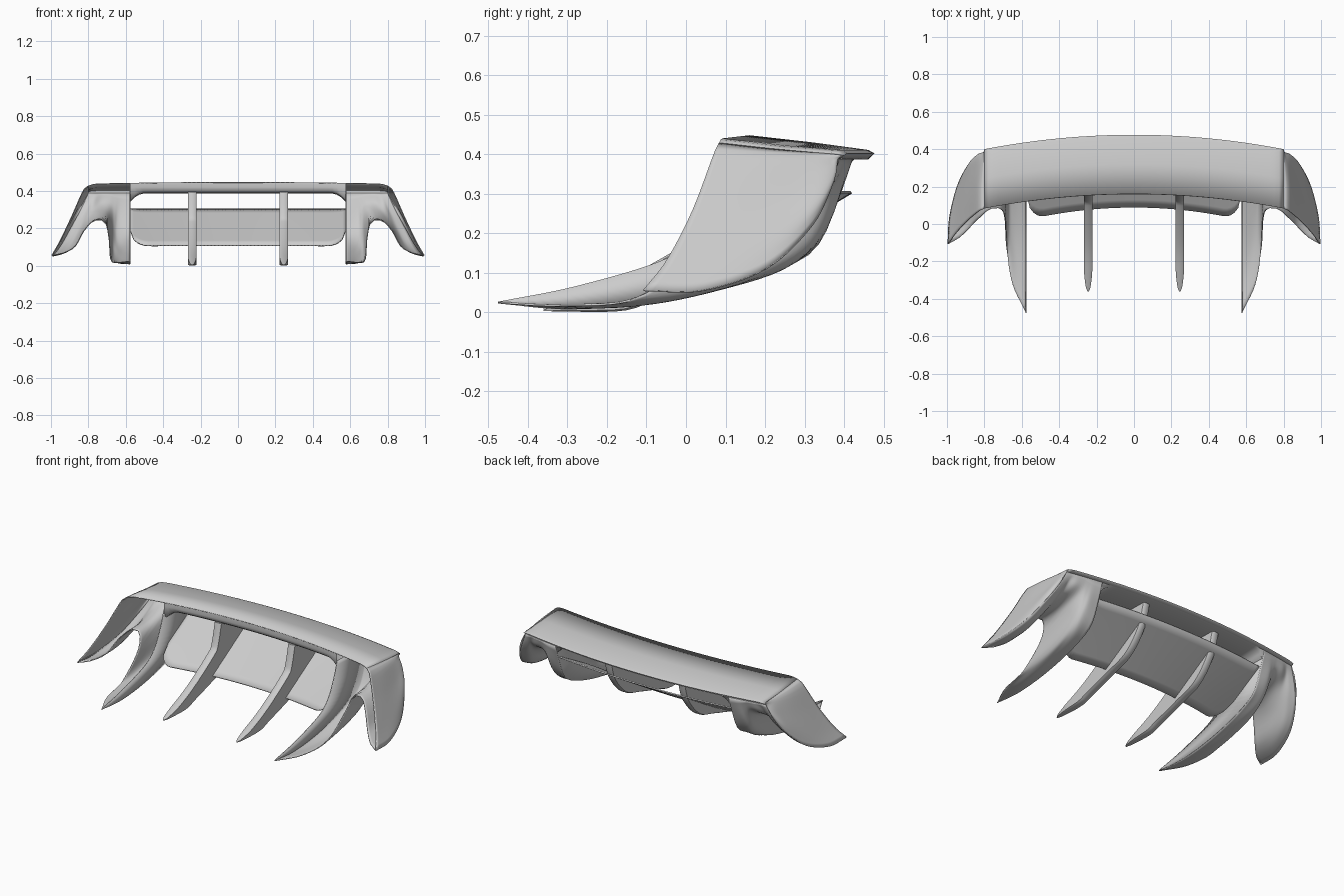
import bpy, bmesh
from math import sqrt, radians
from mathutils import Vector

if "Cube" in bpy.data.objects:
    bpy.data.objects.remove(bpy.data.objects["Cube"])


def spline(pts, n):
    """Smooth curve through pts, resampled to n + 1 evenly spaced points."""
    p = [Vector(q) for q in pts]
    p = [2 * p[0] - p[1]] + p + [2 * p[-1] - p[-2]]
    dense = []
    for a, b, c, d in zip(p, p[1:], p[2:], p[3:]):
        for k in range(16):
            t = k / 16
            dense.append(0.5 * (2 * b + (c - a) * t + (2 * a - 5 * b + 4 * c - d) * t * t
                                + (3 * b - a - 3 * c + d) * t ** 3))
    dense.append(p[-2])
    dist = [0]
    for a, b in zip(dense, dense[1:]):
        dist.append(dist[-1] + (b - a).length)
    out, j = [], 0
    for i in range(n + 1):
        s = dist[-1] * i / n
        while j < len(dist) - 2 and dist[j + 1] < s:
            j += 1
        out.append(dense[j].lerp(dense[j + 1], (s - dist[j]) / max(dist[j + 1] - dist[j], 1e-9)))
    return out


def grid(bm, rows, closed=False):
    vs = [[bm.verts.new(q) for q in r] for r in rows]
    for a, b in zip(vs, vs[1:]):
        m = len(a)
        for i in range(m if closed else m - 1):
            k = (i + 1) % m
            bm.faces.new((a[i], a[k], b[k], b[i]))
    return vs


def loft(bm, paths, n=28, cross=32):
    """Surface through a family of paths."""
    cols = [spline(p, n) for p in paths]
    grid(bm, [spline([c[i] for c in cols], cross) for i in range(n + 1)])


def finish(bm, name, mirror=False, thick=0, angle=40):
    bmesh.ops.remove_doubles(bm, verts=bm.verts, dist=0.0008)
    bmesh.ops.recalc_face_normals(bm, faces=bm.faces)
    me = bpy.data.meshes.new(name)
    bm.to_mesh(me)
    bm.free()
    ob = bpy.data.objects.new(name, me)
    bpy.context.collection.objects.link(ob)
    bpy.ops.object.select_all(action='DESELECT')
    ob.select_set(True)
    bpy.context.view_layer.objects.active = ob
    bpy.ops.object.shade_smooth_by_angle(angle=radians(angle))
    if thick:
        s = ob.modifiers.new("thickness", 'SOLIDIFY')
        s.thickness, s.offset = thick, 0
    if mirror:
        ob.modifiers.new("mirror", 'MIRROR')
    return ob


def y_front(x): return 0.16 - 0.12 * x * x
def y_rear(x): return 0.475 - 0.12 * x * x
def roll(x): return 0.01 * max(0, (abs(x) - 0.75) / 0.05) ** 2
def z_front(x): return 0.446 - 0.014 * x * x - roll(x)
def tail(x): return (x, y_rear(x) - 0.016, 0.388)


# Top blade: full-width skin with a rolled rear edge and softened ends
bm = bmesh.new()
xs = [-0.8 + 1.6 * i / 64 for i in range(65)]
grid(bm, [[(x, y_front(x), z_front(x)), (x, y_front(x) + 0.16, z_front(x) - 0.018),
           (x, y_rear(x) - 0.015, 0.409 - roll(x) * 0.8),
           (x, y_rear(x), 0.402 - roll(x) * 0.5), tail(x)] for x in xs])
finish(bm, "top_blade", thick=0.004, angle=60)

# Rounded front lip and underside between the fins
bm = bmesh.new()
xs = [-0.577 + 1.154 * i / 48 for i in range(49)]
rows = []
for x in xs:
    drop = 0.045 * max(0, (abs(x) - 0.5) / 0.077) ** 2
    f, z = y_front(x), 0.39 - drop
    rows.append([(x, f, z_front(x)), (x, f - 0.001, 0.42), (x, f + 0.004, z + 0.012),
                 (x, f + 0.02, z), (x, y_rear(x) - 0.03, 0.386 - drop), tail(x)])
grid(bm, rows)
finish(bm, "blade_lip", angle=60)

# Side skin: fin floor, arched channel and inner face of the outer wing
fin_bottom = [(.577, -.475, .025), (.577, -.3, .01), (.577, -.1, .025), (.577, .1, .065),
              (.577, .26, .12), (.577, .335, .175), (.577, .385, .29), tail(.577)]
ridge = [(.995, -.108, .056), (.985, .04, .056), (.945, .2, .11), (.89, .31, .21),
         (.84, .36, .3), tail(.8)]
bm = bmesh.new()
loft(bm, [
    fin_bottom,
    [(.65, -.32, .018), (.645, -.1, .022), (.64, .1, .063), (.64, .27, .125), (.64, .36, .23), tail(.62)],
    [(.68, -.13, .035), (.677, .05, .068), (.672, .2, .108), (.665, .31, .18), (.66, .37, .28), tail(.655)],
    [(.69, .03, .15), (.69, .17, .18), (.685, .29, .23), (.68, .37, .31), tail(.68)],
    [(.712, .08, .235), (.71, .2, .25), (.705, .31, .285), (.7, .375, .33), tail(.7)],
    [(.77, .08, .242), (.765, .2, .25), (.755, .3, .285), (.74, .37, .33), tail(.73)],
    [(.825, .035, .185), (.82, .18, .2), (.8, .28, .25), (.78, .35, .32), tail(.755)],
    [(.87, -.01, .105), (.865, .12, .12), (.85, .24, .175), (.82, .33, .265), tail(.77)],
    [(.93, -.07, .07), (.92, .08, .075), (.89, .21, .125), (.855, .315, .23), (.82, .36, .31), tail(.785)],
    ridge])
finish(bm, "side_skin", mirror=True, thick=0.005, angle=60)

# Outer wing panel from the blade end down to the ridge
bm = bmesh.new()
loft(bm, [
    ridge,
    [(.953, -.05, .13), (.948, .06, .13), (.925, .2, .17), (.88, .32, .26), (.835, .37, .33), tail(.8)],
    [(.893, .015, .255), (.888, .13, .26), (.865, .27, .295), (.835, .35, .345), tail(.8)],
    [(.828, .07, .4), (.828, .2, .39), (.815, .33, .385), tail(.8)],
    [(.8, y_front(.8), z_front(.8)), (.8, .24, .41), (.8, y_rear(.8), .397)]], cross=16)
finish(bm, "outer_wing", mirror=True, thick=0.005, angle=60)

# Upright inner wall of each main fin
bm = bmesh.new()
wall_top = [(.577, -.475, .027), (.577, -.28, .066), (.577, -.06, .132), (.577, .03, .2),
            (.577, .085, .3), (.577, .12, .4)]
grid(bm, list(zip(spline(wall_top, 32), spline(fin_bottom, 32))))
finish(bm, "fin_wall", mirror=True, thick=0.005)

# Sloping tray panel between the fins, lower corners rounded
bm = bmesh.new()
rows = []
for i in range(61):
    x = -0.577 + 1.154 * i / 60
    c = min(1, max(0, (abs(x) - 0.477) / 0.1))
    t0 = 0.42 * (1 - sqrt(1 - c * c))
    row = []
    for k in range(9):
        t = t0 + (1 - t0) * k / 8
        y = (0.09 - 0.2 * x * x) * (1 - t) + (0.418 - 0.12 * x * x) * t
        row.append((x, y, 0.108 + 0.196 * t))
    rows.append(row)
grid(bm, rows)
finish(bm, "tray_panel", thick=0.008)

# Slim centre struts with tapered tips
bm = bmesh.new()
n = 36
top = spline([(0, -.36, .007), (0, -.13, .1), (0, .09, .232), (0, .125, .28), (0, .155, .395)], n)
bottom = spline([(0, -.36, .003), (0, -.17, .003), (0, -.08, .028), (0, .1, .082),
                 (0, .25, .135), (0, .36, .255), (0, .405, .39)], n)
rings = []
for i, (a, b) in enumerate(zip(top, bottom)):
    w = 0.004 + 0.018 * sqrt(min(1, i / n / 0.15))
    d = (b - a) * min(0.12, 0.006 / max((b - a).length, 1e-6))
    rings.append([(.245 + s * w, p.y, p.z) for s, p in (
        (-.6, a), (.6, a), (1, a + d), (1, b - d), (.6, b), (-.6, b), (-1, b - d), (-1, a + d))])
vs = grid(bm, rings, closed=True)
bm.faces.new(vs[0])
bm.faces.new(vs[-1])
finish(bm, "centre_strut", mirror=True)
